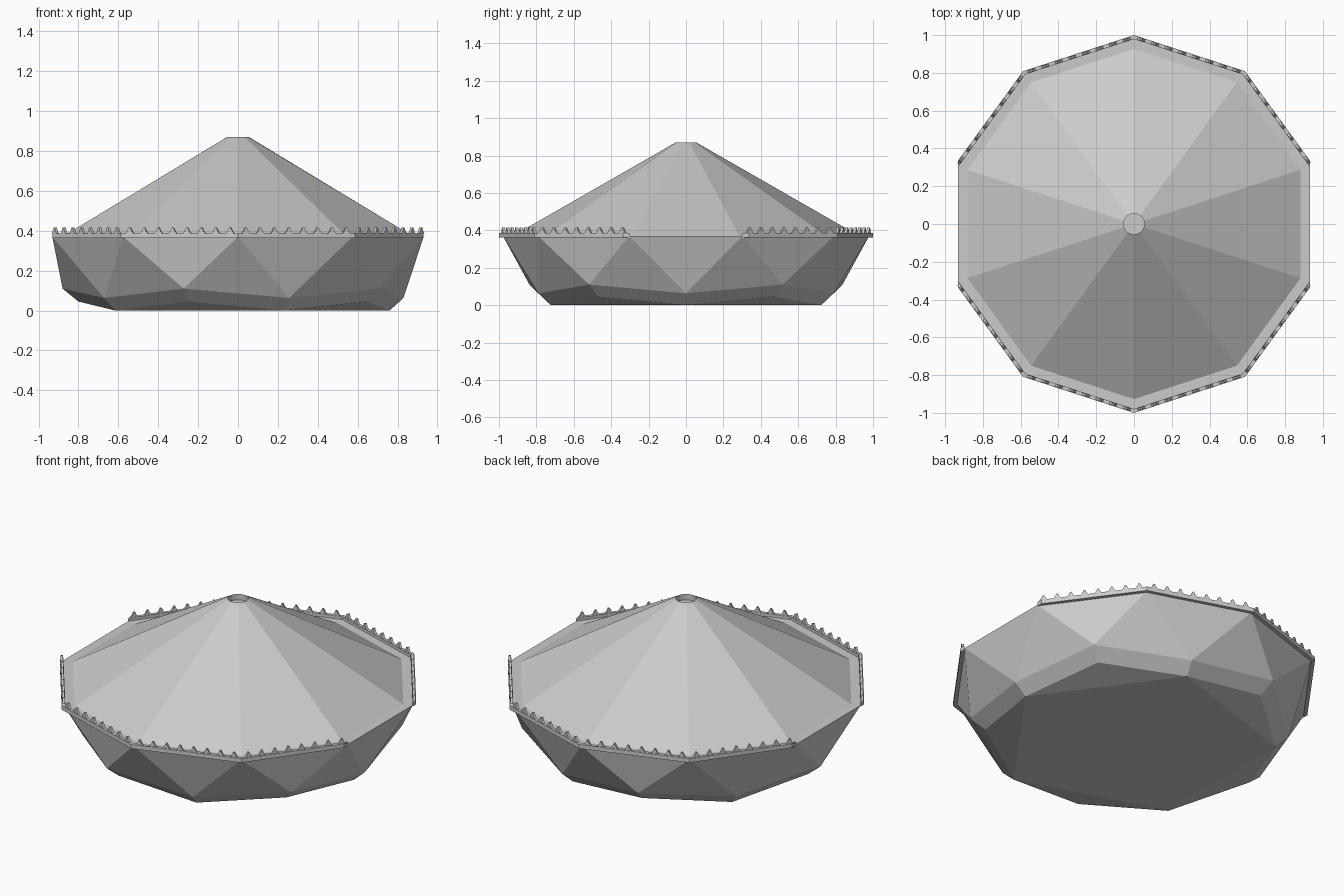
import bpy, bmesh
from math import cos, sin, radians, pi
from mathutils import Vector

if "Cube" in bpy.data.objects:
    bpy.data.objects.remove(bpy.data.objects["Cube"])


def pol(r, deg, z):
    return Vector((r * cos(radians(deg)), r * sin(radians(deg)), z))


def finish(bm, name):
    bmesh.ops.recalc_face_normals(bm, faces=bm.faces)
    me = bpy.data.meshes.new(name)
    bm.to_mesh(me)
    bm.free()
    ob = bpy.data.objects.new(name, me)
    bpy.context.collection.objects.link(ob)
    return ob


def prism(bm, pts, offset):
    """Closed prism from an outline and an extrusion vector."""
    a = [bm.verts.new(p) for p in pts]
    b = [bm.verts.new(p + offset) for p in pts]
    n = len(pts)
    bm.faces.new(a)
    bm.faces.new(b[::-1])
    for i in range(n):
        bm.faces.new((a[i], b[i], b[(i + 1) % n], a[(i + 1) % n]))


N, STEP = 10, 36
RIM_R, RIM_Z = 0.979, 0.37

# Faceted body: zigzag hull, flat ledge, conical roof and recessed tip
bm = bmesh.new()
rim = [bm.verts.new(pol(RIM_R, 18 + STEP * i, RIM_Z)) for i in range(N)]
mid = [bm.verts.new(pol(*((0.83, STEP * i, 0.063) if i % 2 == 0 else (0.88, STEP * i, 0.11))))
       for i in range(N)]
low = [bm.verts.new(pol(*((0.76, STEP * i, 0.0) if i % 2 == 0 else (0.80, STEP * i, 0.045))))
       for i in range(N)]
eave = [bm.verts.new(pol(0.927, 18 + STEP * i, RIM_Z)) for i in range(N)]
SUB = 4
M = N * SUB
tip = [bm.verts.new(pol(0.055, 18 + 360 / M * i, 0.87)) for i in range(M)]
pit = [bm.verts.new(pol(0.055, 18 + 360 / M * i, 0.835)) for i in range(M)]
for i in range(N):
    j = (i + 1) % N
    bm.faces.new((rim[i], mid[i], mid[j]))
    bm.faces.new((rim[i], mid[j], rim[j]))
    bm.faces.new((mid[i], low[i], low[j], mid[j]))
    bm.faces.new((rim[i], rim[j], eave[j], eave[i]))
    arc = [tip[(i * SUB + k) % M] for k in range(SUB + 1)]
    bm.faces.new([eave[i], eave[j]] + arc[::-1])
    if i % 2 == 0:
        bm.faces.new((low[i], low[j], low[(i + 2) % N]))
bm.faces.new(low[::2])
for i in range(M):
    j = (i + 1) % M
    bm.faces.new((tip[i], tip[j], pit[j], pit[i]))
bm.faces.new(pit)
finish(bm, "faceted_body")

# Edge rails and rows of small points on eight of the ten sides
rails, points = bmesh.new(), bmesh.new()
OUT_R = 1.0
X_MAX = RIM_R * cos(radians(18))
TOP = 0.387


def outer_corner(deg, normal):
    p = pol(OUT_R, deg, 0)
    if abs(p.x) > X_MAX:
        # trim the rail end flush with the plain side
        x = X_MAX if p.x > 0 else -X_MAX
        y = (OUT_R * cos(pi / N) - normal.x * x) / normal.y
        p = Vector((x, y, 0))
    return p


for i in range(N):
    c = STEP * i
    if c in (0, 180):
        continue
    normal = pol(1, c, 0)
    base = Vector((0, 0, 0.363))
    outline = [pol(RIM_R, c - 18, 0), pol(RIM_R, c + 18, 0),
               outer_corner(c + 18, normal), outer_corner(c - 18, normal)]
    prism(rails, [p + base for p in outline], Vector((0, 0, TOP - 0.363)))

    a, b = outline[0], outline[1]
    along = (b - a).normalized()
    for k in range(8):
        o = a.lerp(b, (k + 0.5) / 8) + normal * 0.002 + Vector((0, 0, TOP))
        profile = [(-0.022, -0.002), (0.022, -0.002), (0.012, 0.012), (0.004, 0.029),
                   (-0.004, 0.029), (-0.012, 0.012)]
        prism(points, [o + along * u + Vector((0, 0, v)) for u, v in profile], normal * 0.014)
finish(rails, "edge_rails")
finish(points, "rail_points")
